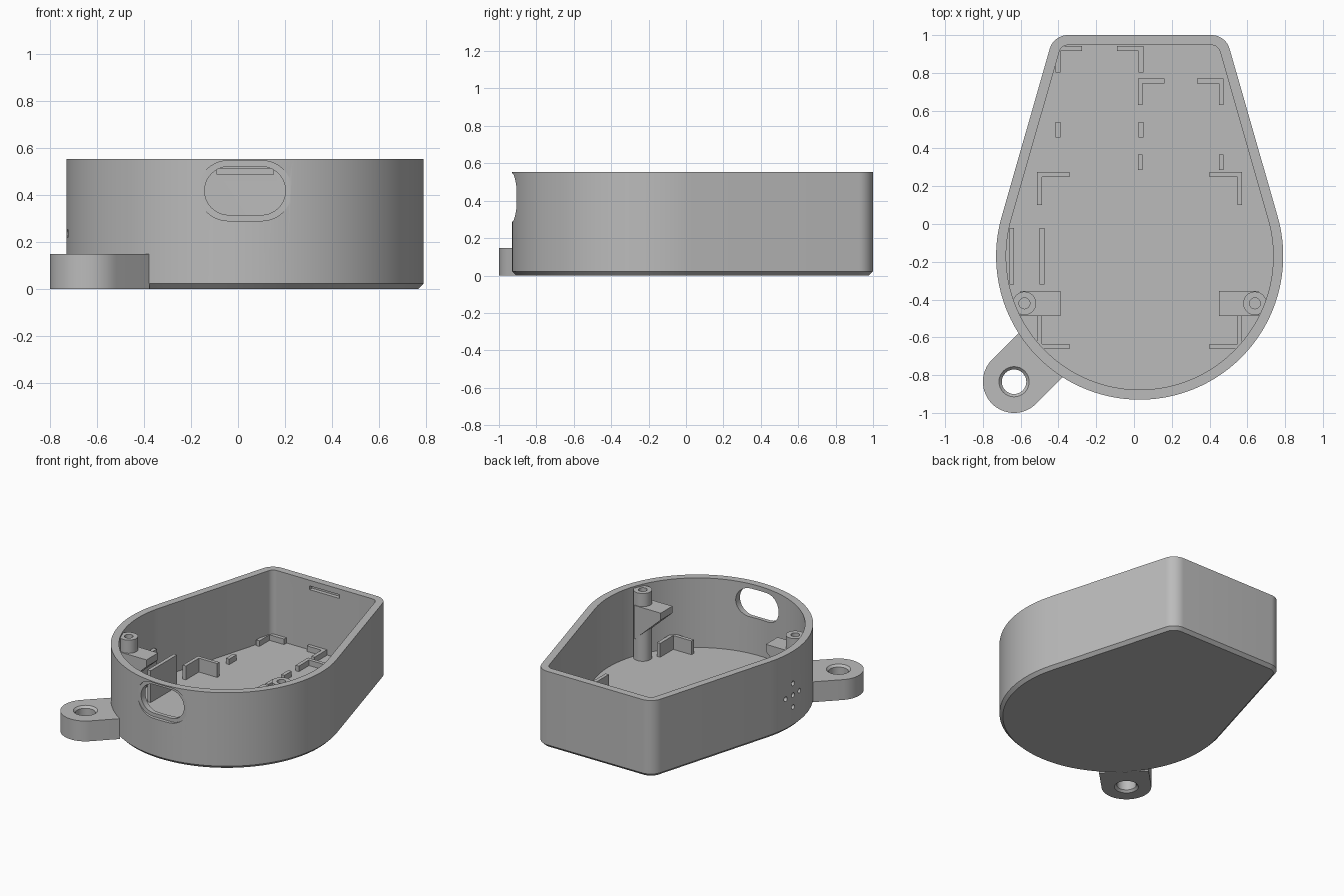
import bpy, bmesh, math
from mathutils import Vector

if "Cube" in bpy.data.objects:
    bpy.data.objects.remove(bpy.data.objects["Cube"])

CX, CY = 0.03, -0.17            # centre of the round end
HEIGHT, WALL, FLOOR = 0.553, 0.053, 0.05

grey = bpy.data.materials.new("light grey plastic")
grey.use_nodes = True
grey.diffuse_color = (0.5, 0.5, 0.5, 1)
grey.node_tree.nodes["Principled BSDF"].inputs["Base Color"].default_value = (0.5, 0.5, 0.5, 1)


def loft(name, rings):
    """Closed solid through rings of equal point count."""
    bm = bmesh.new()
    loops = [[bm.verts.new(p) for p in ring] for ring in rings]
    n = len(loops[0])
    for a, b in zip(loops, loops[1:]):
        for i in range(n):
            j = (i + 1) % n
            bm.faces.new((a[i], a[j], b[j], b[i]))
    bm.faces.new(loops[0][::-1])
    bm.faces.new(loops[-1])
    bmesh.ops.recalc_face_normals(bm, faces=bm.faces)
    mesh = bpy.data.meshes.new(name)
    bm.to_mesh(mesh)
    bm.free()
    mesh.materials.append(grey)
    obj = bpy.data.objects.new(name, mesh)
    bpy.context.collection.objects.link(obj)
    return obj


def prism(name, pts, lo, hi, axis="z"):
    """Extrude a 2D outline along an axis."""
    place = {"z": lambda u, v, w: (u, v, w),
             "y": lambda u, v, w: (u, w, v),
             "x": lambda u, v, w: (w, u, v)}[axis]
    return loft(name, [[place(u, v, w) for u, v in pts] for w in (lo, hi)])


def arc(x, y, r, a0, a1, n):
    return [(x + r * math.cos(a0 + (a1 - a0) * i / n),
             y + r * math.sin(a0 + (a1 - a0) * i / n)) for i in range(n + 1)]


def circle(x, y, r, n=32):
    return arc(x, y, r, 0, math.tau, n)[:-1]


def stadium(x, y, half_w, half_h):
    d, q = half_w - half_h, math.pi / 2
    return arc(x + d, y, half_h, -q, q, 20) + arc(x - d, y, half_h, q, 3 * q, 20)


def box(name, x0, x1, y0, y1, z0, z1):
    return prism(name, [(x0, y0), (x1, y0), (x1, y1), (x0, y1)], z0, z1)


def cut(obj, cutter):
    mod = obj.modifiers.new("cut", "BOOLEAN")
    mod.operation, mod.solver, mod.object = "DIFFERENCE", "EXACT", cutter
    cutter.hide_render = True
    bpy.context.view_layer.objects.active = obj
    bpy.ops.object.modifier_apply(modifier=mod.name)
    bpy.data.objects.remove(cutter)


def smooth(obj):
    bpy.ops.object.select_all(action="DESELECT")
    obj.select_set(True)
    bpy.context.view_layer.objects.active = obj
    bpy.ops.object.shade_smooth_by_angle(angle=math.radians(30))


def outline(inset):
    """Teardrop: big round front joined by tangents to two small rear corners."""
    big, small, dx, dy = 0.76, 0.1, 0.38, 1.07
    t = math.atan2(dy, dx) - math.acos((big - small) / math.hypot(dx, dy))
    q = math.pi / 2
    return (arc(CX, CY, big - inset, math.pi - t, math.tau + t, 96)
            + arc(CX + dx, CY + dy, small - inset, t, q, 10)
            + arc(CX - dx, CY + dy, small - inset, q, math.pi - t, 10))


# Shell: chamfered base, outer wall, rim, inner wall, floor
levels = [(0.022, 0), (0, 0.022), (0, HEIGHT), (WALL, HEIGHT), (WALL, FLOOR)]
shell = loft("shell", [[(x, y, z) for x, y in outline(d)] for d, z in levels])

# Front port with a flat recess around it
cut(shell, prism("recess_cutter", stadium(CX, 0.417, 0.2, 0.128), -1.1, -0.905, "y"))
cut(shell, prism("port_cutter", stadium(CX, 0.417, 0.172, 0.103), -1.1, -0.75, "y"))

# Catch slot inside the rear wall
cut(shell, box("slot_cutter", CX - 0.12, CX + 0.12, 0.9, 0.975, 0.485, 0.512))

# Sound holes in a plus pattern
for dy, dz in [(0, 0), (1, 0), (-1, 0), (0, 1), (0, -1)]:
    hole = circle(-0.18 + dy * 0.08, 0.235 + dz * 0.085, 0.017, 16)
    cut(shell, prism("sound_hole_cutter", hole, -0.85, -0.665, "x"))
smooth(shell)

# Mounting ear with a chamfered hole
ex, ey, er, top = -0.635, -0.835, 0.165, 0.147
q = math.pi / 4
ear_pts = arc(ex, ey, er, 3 * q, 7 * q, 32)
reach = 0.2 * math.cos(q)
ear_pts += [(ear_pts[-1][0] + reach, ear_pts[-1][1] + reach),
            (ear_pts[0][0] + reach, ear_pts[0][1] + reach)]
ear = prism("mounting_ear", ear_pts, 0, top)
hole_profile = [(0.095, -0.015), (0.065, 0.015), (0.065, top - 0.015), (0.095, top + 0.015)]
cut(ear, loft("ear_hole_cutter",
              [[(x, y, z) for x, y in circle(ex, ey, r)] for r, z in hole_profile]))
smooth(ear)

# Screw posts with wedge-shaped ledges
for side, s in (("left", 1), ("right", -1)):
    px, py = CX + s * 0.61, -0.42
    post = prism(side + "_screw_post", circle(px, py, 0.062), 0.04, 0.54)
    ledge_pts = [(CX + s * u, z) for u, z in
                 [(0.63, 0.445), (0.42, 0.445), (0.42, 0.395), (0.63, 0.2)]]
    ledge = prism(side + "_ledge", ledge_pts, py - 0.068, py + 0.066, "y")
    for part in (post, ledge):
        cut(part, prism("screw_hole_cutter", circle(px, py, 0.029, 24), 0.3, 0.7))
        smooth(part)


def corner_rail(name, x, y, dx, dy, top_z, t=0.026):
    """L-shaped rail with its outer corner at x, y."""
    tx, ty = math.copysign(t, dx), math.copysign(t, dy)
    prism(name, [(x, y), (x + dx, y), (x + dx, y + ty), (x + tx, y + ty),
                 (x + tx, y + dy), (x, y + dy)], 0.04, top_z)


# Tall corner rails of the main board
for side, s in (("left", 1), ("right", -1)):
    corner_rail(side + "_rear_board_rail", CX + s * 0.543, 0.275, -s * 0.172, -0.175, 0.15)
    corner_rail(side + "_front_board_rail", CX + s * 0.543, -0.662, -s * 0.172, 0.175, 0.15)

# Low rails and stops of the two small rear boards
for board, x0, x1, y in (("first", -0.416, 0.051, 0.943), ("second", 0.02, 0.475, 0.771)):
    for side, x, s in (("right", x0, 1), ("left", x1, -1)):
        corner_rail(f"{board}_{side}_low_rail", x, y, s * 0.142, -0.142, 0.09)
        a, b = sorted((x, x + s * 0.026))
        box(f"{board}_{side}_stop", a, b, y - 0.486, y - 0.404, 0.04, 0.09)

# Holder walls beside the sound holes
for name, x in (("outer", -0.66), ("inner", -0.5)):
    box(name + "_holder_wall", x, x + 0.026, -0.32, -0.02, 0.04, 0.28)
